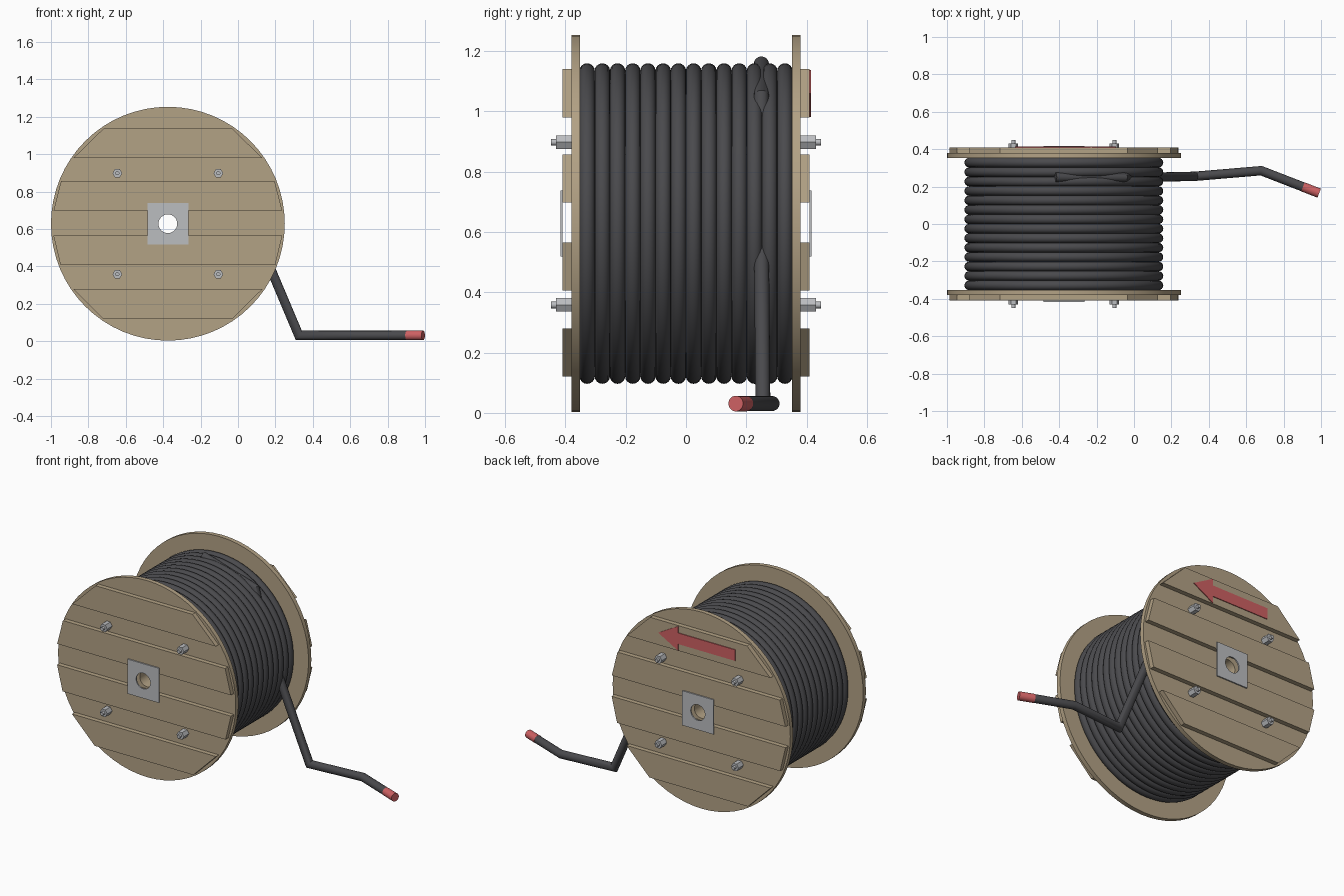
import bpy, bmesh, math
from mathutils import Vector

if "Cube" in bpy.data.objects:
    bpy.data.objects.remove(bpy.data.objects["Cube"])

CX, CZ = -0.375, 0.628      # reel axis
R = 0.625                   # flange radius


def material(name, rgb):
    m = bpy.data.materials.new(name)
    m.diffuse_color = (*rgb, 1)
    m.use_nodes = True
    m.node_tree.nodes["Principled BSDF"].inputs["Base Color"].default_value = m.diffuse_color
    return m


WOOD = material("wood", (0.45, 0.36, 0.235))
RUBBER = material("dark rubber", (0.068, 0.068, 0.074))
STEEL = material("galvanised steel", (0.50, 0.51, 0.53))
RED = material("red", (0.62, 0.12, 0.125))


def finish(bm, name, mat, smooth=False):
    bmesh.ops.recalc_face_normals(bm, faces=bm.faces)
    me = bpy.data.meshes.new(name)
    bm.to_mesh(me)
    bm.free()
    ob = bpy.data.objects.new(name, me)
    bpy.context.collection.objects.link(ob)
    me.materials.append(mat)
    if smooth:
        bpy.ops.object.select_all(action='DESELECT')
        ob.select_set(True)
        bpy.context.view_layer.objects.active = ob
        bpy.ops.object.shade_smooth_by_angle(angle=math.radians(35))
    return ob


def circle(r, n, x=0, z=0):
    return [(x + r * math.cos(2 * math.pi * i / n), z + r * math.sin(2 * math.pi * i / n))
            for i in range(n)]


def prism(name, pts, y0, y1, mat, smooth=False):
    """Outline in x,z about the reel axis, extruded along y."""
    bm = bmesh.new()
    a, b = [[bm.verts.new((CX + x, y, CZ + z)) for x, z in pts] for y in (y0, y1)]
    bm.faces.new(a)
    bm.faces.new(b)
    for i in range(len(pts)):
        j = (i + 1) % len(pts)
        bm.faces.new((a[i], a[j], b[j], b[i]))
    return finish(bm, name, mat, smooth)


def holed(name, outer, inner, y0, y1, mat, smooth=False):
    """Slab with a hole: two outlines with the same point count."""
    bm = bmesh.new()
    loops = [[bm.verts.new((CX + x, y, CZ + z)) for x, z in pts]
             for pts, y in ((outer, y0), (outer, y1), (inner, y1), (inner, y0))]
    n = len(outer)
    for k in range(4):
        a, b = loops[k], loops[(k + 1) % 4]
        for i in range(n):
            j = (i + 1) % n
            bm.faces.new((a[i], a[j], b[j], b[i]))
    return finish(bm, name, mat, smooth)


def tube(name, path, r, mat, n=20):
    """Round tube along straight segments with mitred corners."""
    path = [Vector(p) for p in path]
    dirs = [(b - a).normalized() for a, b in zip(path, path[1:])]
    u = dirs[0].orthogonal().normalized()
    v = dirs[0].cross(u)
    ring = [path[0] + r * (u * c + v * s) for c, s in circle(1, n)]
    bm = bmesh.new()
    prev = [bm.verts.new(p) for p in ring]
    bm.faces.new(prev)
    for k, d in enumerate(dirs):
        nrm = d + dirs[k + 1] if k + 1 < len(dirs) else d
        ring = [p + d * ((path[k + 1] - p).dot(nrm) / d.dot(nrm)) for p in ring]
        cur = [bm.verts.new(p) for p in ring]
        for i in range(n):
            j = (i + 1) % n
            bm.faces.new((prev[i], prev[j], cur[j], cur[i]))
        prev = cur
    bm.faces.new(prev)
    return finish(bm, name, mat, True)


# square outline sampled at the same angles as the hub hole
hole = circle(0.05, 64)
square = [(0.11 * x / max(abs(x), abs(z)), 0.11 * z / max(abs(x), abs(z)))
          for x, z in circle(1, 64)]

# drum core
holed("drum", circle(0.49, 64), hole, -0.355, 0.355, WOOD, True)

# both ends of the reel
for s, side in ((-1, "front"), (1, "back")):
    holed(side + "_flange", circle(R, 64), hole, s * 0.352, s * 0.38, WOOD, True)
    # four raised planks with ends cut to the rim
    for z0, z1 in ((-0.508, -0.348), (-0.222, -0.063), (0.07, 0.229), (0.352, 0.512)):
        x0, x1 = [math.sqrt(0.615 ** 2 - z * z) for z in (z0, z1)]
        prism(side + "_plank", [(-x0, z0), (x0, z0), (x1, z1), (-x1, z1)],
              s * 0.379, s * 0.409, WOOD)
    holed(side + "_hub_plate", square, hole, s * 0.409, s * 0.417, STEEL)
    # four bolts with hex nuts
    for x in (-0.27, 0.27):
        for z in (-0.27, 0.27):
            prism(side + "_nut", circle(0.026, 6, x, z), s * 0.379, s * 0.431, STEEL)
            prism(side + "_bolt", circle(0.011, 12, x, z), s * 0.43, s * 0.448, STEEL, True)

# direction arrow on the back top plank
prism("arrow", [(0.28, 0.432), (0.14, 0.51), (0.14, 0.467), (-0.26, 0.467),
                (-0.26, 0.397), (0.14, 0.397), (0.14, 0.354)], 0.408, 0.414, RED)

# wound cable
for i in range(14):
    bpy.ops.mesh.primitive_torus_add(
        location=(CX, -0.328 + i * 0.656 / 13, CZ), rotation=(math.pi / 2, 0, 0),
        major_radius=0.506, minor_radius=0.0256, major_segments=96, minor_segments=16)
    ob = bpy.context.object
    ob.name = "cable_turn"
    ob.data.materials.append(RUBBER)
    bpy.ops.object.shade_smooth()

# loose cable end leaving the drum and lying on the ground
corner, tip = Vector((0.68, 0.285, 0.031)), Vector((0.99, 0.165, 0.031))
cap = corner.lerp(tip, 0.72)
tube("loose_cable", [(-0.42, 0.25, 1.158), (-0.055, 0.25, 1.05), (0.085, 0.25, 0.6),
                     (0.325, 0.255, 0.031), corner, cap], 0.025, RUBBER)
tube("cable_end_cap", [cap, tip], 0.026, RED)
